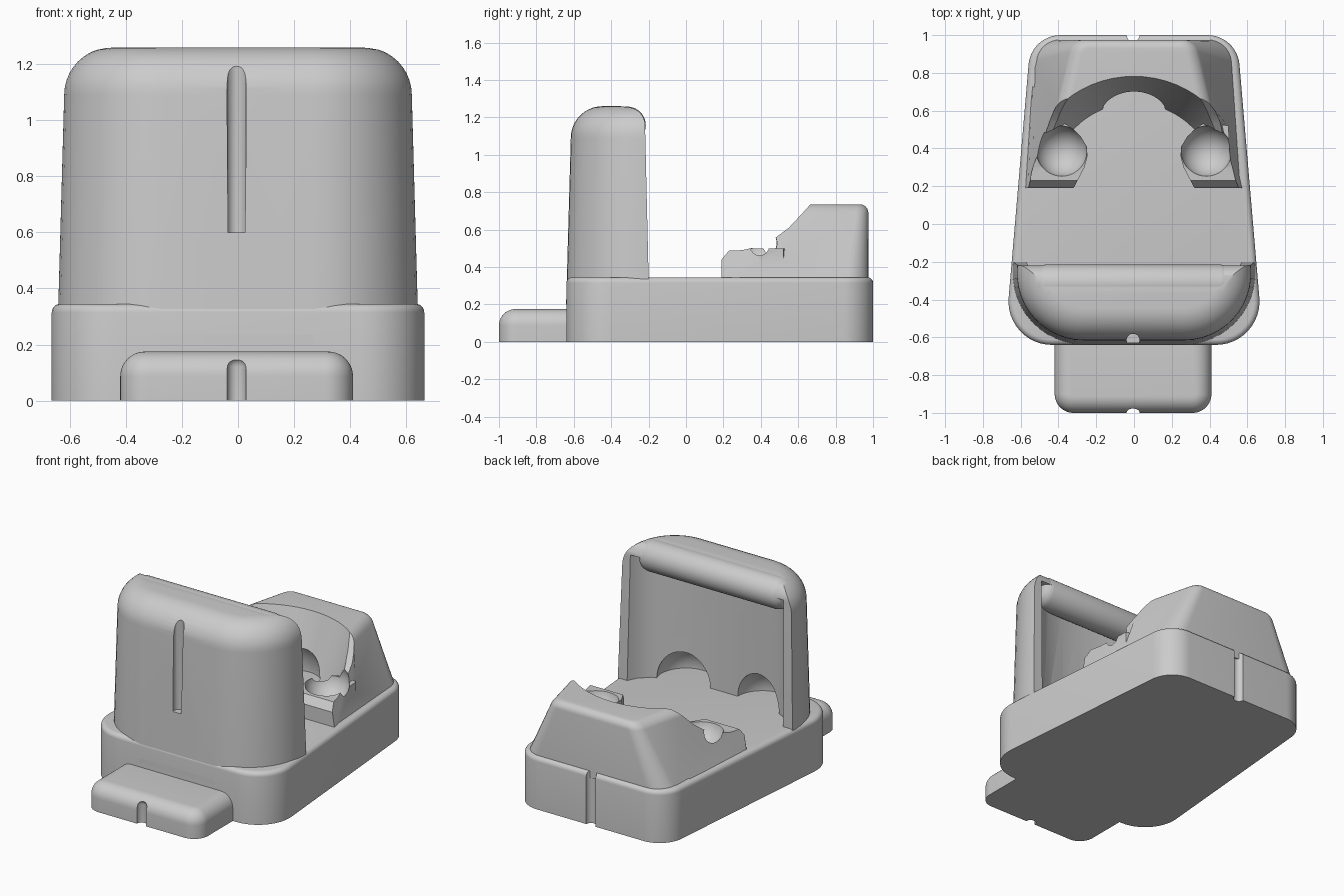
import bpy, bmesh
from math import sin, cos, pi, radians
from mathutils import Vector

if "Cube" in bpy.data.objects:
    bpy.data.objects.remove(bpy.data.objects["Cube"])


def loft(name, rings):
    """Closed solid through rings of equal point count."""
    bm = bmesh.new()
    loops = [[bm.verts.new(p) for p in ring] for ring in rings]
    n = len(loops[0])
    for a, b in zip(loops, loops[1:]):
        for i in range(n):
            j = (i + 1) % n
            bm.faces.new((a[i], a[j], b[j], b[i]))
    bm.faces.new(loops[0][::-1])
    bm.faces.new(loops[-1])
    bmesh.ops.recalc_face_normals(bm, faces=bm.faces)
    me = bpy.data.meshes.new(name)
    bm.to_mesh(me)
    bm.free()
    ob = bpy.data.objects.new(name, me)
    bpy.context.collection.objects.link(ob)
    return ob


def outline(corners, radii, inset, z, seg=12):
    """Counter-clockwise rounded polygon, shrunk by inset."""
    pts, n = [], len(corners)
    for i, r in enumerate(radii):
        p, a, b = (Vector(corners[k % n]) for k in (i, i - 1, i + 1))
        u, v = (a - p).normalized(), (b - p).normalized()
        half = u.angle(v) / 2
        c = p + (u + v).normalized() * r / sin(half)
        n0, n1 = Vector((-u.y, u.x)), Vector((v.y, -v.x))
        turn = n0.angle(n1)
        for k in range(seg + 1):
            t = k / seg
            d = (n0 * sin((1 - t) * turn) + n1 * sin(t * turn)) / sin(turn)
            q = c + d * (r - inset)
            pts.append((q.x, q.y, z))
    return pts


def fillet(r, z, start=0, seg=10):
    """Rows of (inset, height) for a rounded rim ending at height z."""
    return [(start + r * (1 - cos(k * pi / 2 / seg)), z - r + r * sin(k * pi / 2 / seg))
            for k in range(seg + 1)]


def slab(name, corners, radii, rows):
    return loft(name, [outline(corners, radii, i, z) for i, z in rows])


def lathe(name, profile, center, axis='Z', seg=40):
    """Solid of revolution from (radius, height) pairs."""
    rings = []
    for r, h in profile:
        ring = []
        for k in range(seg):
            a = 2 * pi * k / seg
            p = (r * cos(a), r * sin(a), h) if axis == 'Z' else (h, r * cos(a), r * sin(a))
            ring.append(Vector(p) + Vector(center))
        rings.append(ring)
    return loft(name, rings)


def ball(name, r, center, stretch=1):
    return lathe(name, [(r * sin(t), -r * stretch * cos(t))
                        for t in (pi * (k + .1) / 20.2 for k in range(21))], center)


def groove(y, z0, z1, r=.034):
    """Round-topped vertical slot cutter."""
    dome = [(r * cos(t), z1 - r + r * sin(t)) for t in (k * pi / 2 / 6.1 for k in range(7))]
    return lathe("groove_cutter", [(r, z0)] + dome, (-.005, y, 0), seg=24)


def side_cutter(profile):
    """Extrude a (y, z) profile right across the model."""
    return loft("profile_cutter", [[(x, y, z) for y, z in profile] for x in (-1, 1)])


def combine(ob, tool, op='DIFFERENCE'):
    m = ob.modifiers.new("cut", 'BOOLEAN')
    m.object, m.operation, m.solver = tool, op, 'EXACT'
    dg = bpy.context.evaluated_depsgraph_get()
    me = bpy.data.meshes.new_from_object(ob.evaluated_get(dg))
    ob.modifiers.clear()
    ob.data = me
    bpy.data.objects.remove(tool)


def mirror(half):
    """Continue a right-hand outline on the left side."""
    return half + [(-x, y) for x, y in reversed(half)]


# Tapered base with a groove in the rear
base = slab("base", [(-.685, -.64), (.685, -.64), (.545, 1), (-.545, 1)],
            [.23, .23, .17, .17], [(0, 0)] + fillet(.03, .345, seg=5))
combine(base, groove(1, -.1, .5))

# Front tongue with a short groove
tongue = slab("front_tongue", [(-.42, -1), (.41, -1), (.41, -.5), (-.42, -.5)],
              [.1] * 4, [(0, 0)] + fillet(.088, .175))
combine(tongue, groove(-1, -.1, .155))

# Upright: domed shell, hollowed from behind, rear rim rounded
upright = slab("upright", [(-.67, -.641), (.67, -.641), (.605, .4), (-.605, .4)],
               [.38, .38, .25, .25], [(0, .2)] + fillet(.17, 1.26, .025))
combine(upright, loft("rear_trim", [[(-1, -.2, z), (1, -.2, z), (1, .8, z), (-1, .8, z)]
                                    for z in (.1, 1.5)]))
hollow = mirror([(.57, -.1), (.57, -.2), (.54, -.26), (.48, -.32), (.38, -.36),
                 (.25, -.385), (.1, -.397)])
combine(upright, loft("hollow_cutter", [[(x, y, z) for x, y in hollow] for z in (.1, 1.17)]))
rim = [(-.315 + .096 * cos(t), 1.158 + .096 * sin(t)) for t in (k * pi / 20 for k in range(11))]
combine(upright, side_cutter([(-.1, .346), (-.2, .346)] + rim + [(-.36, 1.262), (-.36, 1.4), (-.1, 1.4)]))
for s in (-1, 1):
    combine(upright, ball("alcove_cutter", .18, (s * .28, -.4, .345), 1.1))
combine(upright, groove(-.614, .6, 1.218))

# Roll along the top of the upright
end = [(.05, 0), (.075, .008), (.093, .03), (.1, .06)]
roll = lathe("top_roll", [(r, h - .53) for r, h in end] + [(r, .52 - h) for r, h in reversed(end)],
             (0, -.315, 1.158), 'X')


# Rear block: hipped body plus two arm pads, shaped by a side profile
def hip(t, inset):
    x0, x1 = .59 - .06 * t, .53 - .225 * t
    r = .13 - .05 * t
    return outline([(-x0, .1), (x0, .1), (x1, .975), (-x1, .975)], [.06, .06, r, r],
                   inset, .3 + .43 * t, 8)


block = loft("rear_block", [hip(0, 0)] + [hip((z - .3) / .43, i) for i, z in fillet(.045, .735, seg=6)])
combine(block, lathe("bowl_cutter", [(.405, .25), (.624, .85)], (0, .2, 0), seg=64))
combine(block, ball("rear_alcove_cutter", .17, (0, .575, .345), 1.5))
pad = [(.32, .19), (.515, .19), (.5, .52), (.38, .54), (.33, .51), (.28, .46), (.25, .41),
       (.246, .36), (.262, .3)]
for s in (-1, 1):
    tool = loft("arm_pad", [[(s * x, y, z) for x, y in pad] for z in (.31, .5)])
    combine(block, tool, 'UNION')
combine(block, side_cutter([(-.1, .1), (.19, .1), (.19, .44), (.23, .488), (.30, .49), (.39, .51),
                            (.47, .55), (.55, .61), (.62, .685), (.67, .74), (.67, .95), (-.1, .95)]))
for s in (-1, 1):
    combine(block, ball("cup_cutter", .135, (s * .383, .385, .515)))

# Smooth shading with sharp edges kept
bpy.ops.object.select_all(action='DESELECT')
for ob in (base, tongue, upright, roll, block):
    ob.select_set(True)
    bpy.context.view_layer.objects.active = ob
bpy.ops.object.shade_smooth_by_angle(angle=radians(32))
